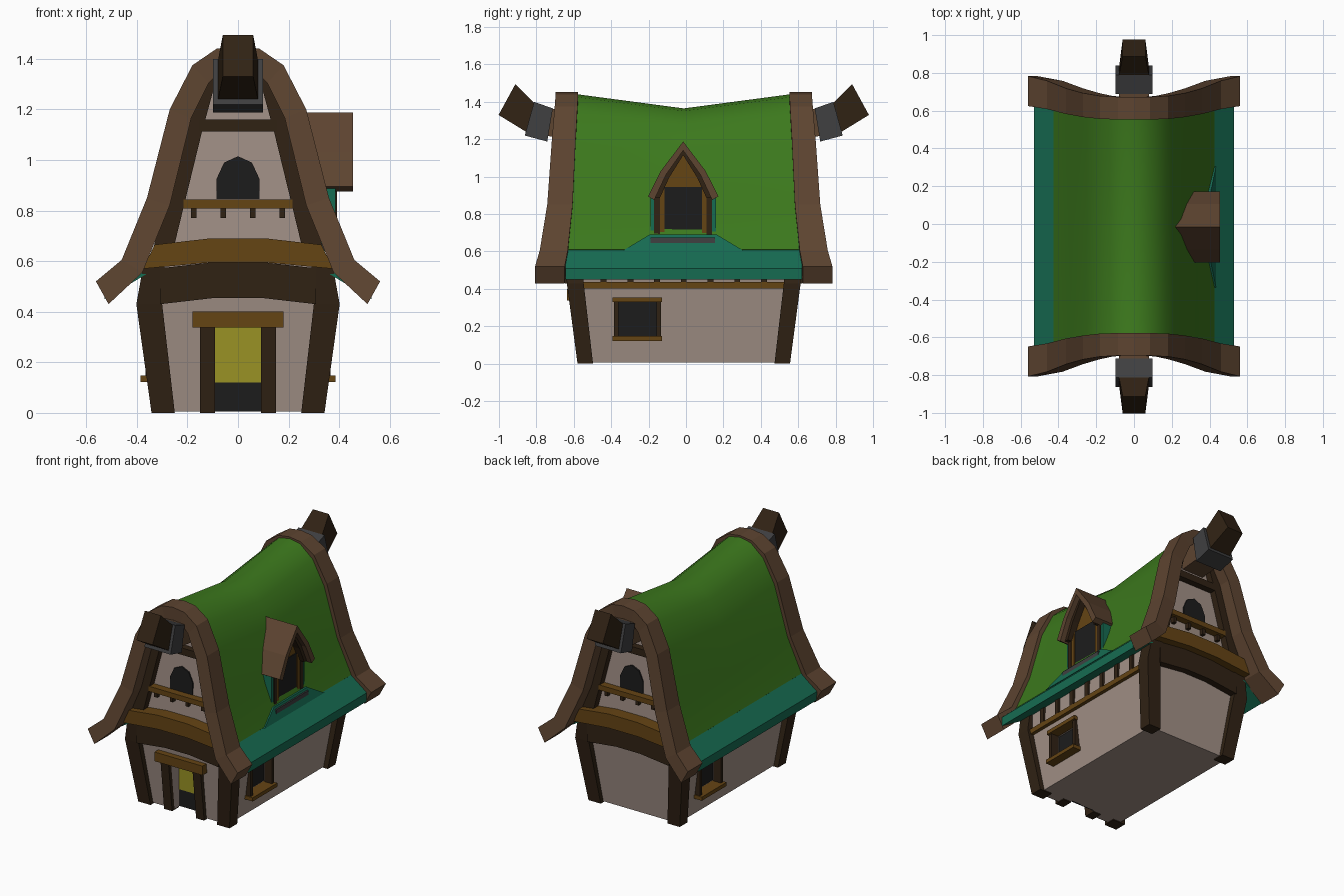
import bpy, bmesh

if "Cube" in bpy.data.objects:
    bpy.data.objects.remove(bpy.data.objects["Cube"])

CY = -0.012  # the house body sits slightly forward of the origin
COLOURS = {
    "thatch": (0.045, 0.19, 0.012), "teal": (0.008, 0.15, 0.085),
    "brown": (0.11, 0.058, 0.03), "dark_wood": (0.03, 0.016, 0.007),
    "ochre": (0.13, 0.058, 0.007), "plaster": (0.36, 0.28, 0.24),
    "black": (0.012, 0.012, 0.012), "iron": (0.05, 0.05, 0.052),
    "yellow": (0.32, 0.29, 0.018),
}
MATS = {}
for key, c in COLOURS.items():
    MATS[key] = bpy.data.materials.new(key)
    MATS[key].diffuse_color = (*c, 1)


def loft(name, rings, mat=None):
    """Closed solid through equal-length rings of points."""
    bm = bmesh.new()
    vs = [[bm.verts.new(p) for p in r] for r in rings]
    n = len(vs[0])
    for a, b in zip(vs, vs[1:]):
        for i in range(n):
            j = (i + 1) % n
            bm.faces.new((a[i], a[j], b[j], b[i]))
    bm.faces.new(vs[0])
    bm.faces.new(vs[-1])
    bmesh.ops.recalc_face_normals(bm, faces=bm.faces)
    me = bpy.data.meshes.new(name)
    bm.to_mesh(me)
    bm.free()
    ob = bpy.data.objects.new(name, me)
    bpy.context.collection.objects.link(ob)
    if mat:
        me.materials.append(MATS[mat])
    return ob


def rect(x0, x1, y0, y1, z):
    return [(x0, y0, z), (x1, y0, z), (x1, y1, z), (x0, y1, z)]


def box(name, x0, x1, y0, y1, z0, z1, mat=None):
    return loft(name, [rect(x0, x1, y0, y1, z) for z in (z0, z1)], mat)


def mirrored(half):
    """Left-to-right chain from right-half points that start on x = 0."""
    return [(-p[0], *p[1:]) for p in half[:0:-1]] + half


# plaster body: stacked rectangles flaring out, then closing into the gable
body = loft("plaster_walls", [rect(-x, x, CY - y, CY + y, z) for x, y, z in (
    (.31, .54, .006), (.365, .59, .45), (.36, .60, .58), (.27, .59, .85),
    (.15, .578, 1.2), (.075, .57, 1.35))], "plaster")


def cut(x0, x1, y0, y1, z0, z1):
    c = box("opening_cutter", x0, x1, y0, y1, z0, z1)
    c.hide_render = True
    c.hide_set(True)
    m = body.modifiers.new("opening", 'BOOLEAN')
    m.object, m.operation, m.solver = c, 'DIFFERENCE', 'EXACT'


# thatched roof with sagging ridge, plus teal eaves
outer = [(0, 1.44), (.08, 1.425), (.17, 1.345), (.25, 1.18), (.335, .85), (.425, .61)]
inner = [(0, 1.40), (.07, 1.385), (.13, 1.31), (.21, 1.16), (.295, .83), (.37, .56)]
ring = mirrored(outer) + mirrored(inner)[::-1]


def roof_end(z):
    return .565 + .068 * min(1, (1.44 - z) / .8)


roof = loft("thatched_roof", [
    [(x, CY + s * roof_end(z), z - (0 if s else .075 * max(0, z - .61) / .83)) for x, z in ring]
    for s in (-1, 0, 1)], "thatch")
bpy.context.view_layer.objects.active = roof
roof.select_set(True)
bpy.ops.object.shade_smooth_by_angle(angle=.7)
roof.select_set(False)
for sx in (-1, 1):
    loft("eave", [[(sx * x, CY + s * .633, z) for x, z in
                   ((.42, .612), (.53, .51), (.528, .45), (.36, .55))] for s in (-1, 1)], "teal")

# bargeboards: outer x,z, inner x,z, outward flare
board = [(0, 1.452, 0, 1.365, 0), (.085, 1.44, .06, 1.36, 0), (.18, 1.375, .115, 1.305, .005),
         (.27, 1.20, .185, 1.165, .02), (.36, .85, .27, .82, .045),
         (.46, .605, .378, .555, .085), (.562, .52, .512, .43, .11)]
BEAM = [(-.375, -.33, 0), (-.11, -.11, .025), (.11, .11, .025), (.375, .33, 0)]
arch = [(-.085, .845), (-.085, .925), (-.055, .99), (0, 1.015), (.055, .99), (.085, .925), (.085, .845)]

for s in (-1, 1):
    def Y(d):
        return CY + s * d

    def end_box(name, x0, x1, d0, d1, z0, z1, mat):
        return box(name, x0, x1, Y(d0), Y(d1), z0, z1, mat)

    rings = []
    for xo, zo, xi, zi, f in board:
        a, b = Y(.565 + f * .65), Y(.685 + f)
        rings.append([(xo, a, zo), (xo, b, zo), (xi, b, zi), (xi, a, zi)])
    left = [[(-x, y, z) for x, y, z in r] for r in rings[:0:-1]]
    loft("bargeboard", left + rings, "brown")

    # corner posts and gable rafters
    for sx in (-1, 1):
        loft("corner_post", [rect(sx * a, sx * b, Y(c), Y(d), z) for a, b, c, d, z in (
            (.25, .342, .485, .568, 0), (.30, .402, .535, .625, .43),
            (.29, .375, .54, .635, .58))], "dark_wood")
        loft("gable_rafter", [rect(sx * a, sx * b, Y(c), Y(d), z) for a, b, c, d, z in (
            (.255, .335, .57, .645, .65), (.143, .215, .56, .625, 1.11),
            (.08, .13, .55, .615, 1.34))], "dark_wood")

    # arched tie beam in two layers
    loft("lower_tie_beam", [[(x * .82, Y(d), z + h) for d, z in
                             ((.56, .43), (.635, .43), (.635, .572), (.56, .572))]
                            for x, _, h in BEAM], "dark_wood")
    loft("upper_tie_beam", [[(xa, Y(.57), .57 + h), (xa, Y(.685), .57 + h),
                             (xb, Y(.685), .665 + h), (xb, Y(.57), .665 + h)]
                            for xa, xb, h in BEAM], "ochre")

    # gable window, rail with pegs, collar beam
    loft("gable_window", [[(x, Y(d), z) for x, z in arch] for d in (.55, .595)], "black")
    end_box("gable_rail", -.215, .215, .57, .64, .808, .843, "ochre")
    for x in (-.175, -.058, .058, .175):
        end_box("rail_peg", x - .011, x + .011, .57, .62, .77, .81, "dark_wood")
    end_box("collar_beam", -.155, .155, .55, .625, 1.113, 1.16, "dark_wood")

    # ridge beam end: neck, iron collar and upturned tip
    def section(hx, low, high):
        return [(-hx, Y(low[0]), low[1]), (hx, Y(low[0]), low[1]),
                (hx, Y(high[0]), high[1]), (-hx, Y(high[0]), high[1])]
    loft("ridge_neck", [section(.08, (.54, 1.20), (.54, 1.35)),
                        section(.08, (.76, 1.22), (.75, 1.365))], "brown")
    loft("iron_collar", [section(.098, (.73, 1.188), (.70, 1.365)),
                         section(.098, (.85, 1.22), (.80, 1.40))], "iron")
    loft("ridge_tip", [section(.08, (.835, 1.235), (.795, 1.39)),
                       section(.06, (.99, 1.33), (.90, 1.495))], "dark_wood")

    # side wall on the s side: window, plate and studs (half-turn symmetric)
    def X(a):
        return s * a
    wy = -.26 * s + (0 if s > 0 else CY)
    cut(X(.29), X(.5), wy - .115, wy + .115, .145, .335)
    box("side_window", X(.285), X(.295), wy - .12, wy + .12, .14, .34, "black")
    for k in (-1, 1):
        box("window_jamb", X(.31), X(.365), wy + k * .102, wy + k * .125, .14, .34, "dark_wood")
    box("window_head", X(.31), X(.378), wy - .132, wy + .132, .33, .355, "ochre")
    box("window_sill", X(.30), X(.385), wy - .132, wy + .132, .122, .147, "ochre")
    box("wall_plate", X(.33), X(.383), CY - .55, CY + .55, .402, .436, "ochre")
    for i in range(-3, 4):
        y = CY + i * .143
        box("wall_stud", X(.34), X(.378), y - .016, y + .016, .43, .56, "dark_wood")

# front door
cut(-.09, .09, -.8, CY - .48, -.1, .34)
box("door_panel", -.092, .092, CY - .49, CY - .475, .12, .345, "yellow")
box("door_gap", -.092, .092, CY - .487, CY - .475, .006, .12, "black")
for sx in (-1, 1):
    loft("door_post", [rect(sx * .09, sx * .15, CY - .49, CY - d, z)
                       for d, z in ((.565, 0), (.605, .345))], "dark_wood")
box("door_lintel", -.18, .18, CY - .54, CY - .625, .338, .40, "ochre")

# dormer on the right slope
DY = -.015


def dormer_prism(name, half, inner_half, x0, x1, mat):
    """Prism along x of a y-z outline mirrored about the dormer centre."""
    pts = mirrored(half) + (mirrored(inner_half)[::-1] if inner_half else [])
    return loft(name, [[(x, DY + a, z) for a, z in pts] for x in (x0, x1)], mat)


gable = [(0, 1.188), (.12, 1.03), (.188, .895)]
dormer_prism("dormer_roof", gable, [(0, 1.14), (.092, 1.01), (.155, .875)], .2, .455, "brown")
dormer_prism("dormer_arch", [(0, 1.15), (.095, 1.015), (.15, .885)],
             [(0, 1.115), (.075, .995), (.125, .885)], .25, .42, "dark_wood")
dormer_prism("dormer_wall", [(0, 1.13), (.09, 1.0), (.135, .89), (.135, .65)], None, .25, .375, "ochre")
box("dormer_window", .33, .381, DY - .105, DY + .1, .67, .945, "black")
box("dormer_sill", .33, .42, DY - .175, DY + .17, .645, .675, "iron")
for k in (-1, 1):
    box("dormer_post", .3, .392, DY + k * .125, DY + k * .155, .66, .9, "dark_wood")
    box("dormer_mullion", .36, .388, DY + k * .1, DY + k * .125, .67, .96, "ochre")
    box("dormer_cheek", .25, .385, DY + k * .15, DY + k * .175, .64, .89, "teal")
loft("dormer_apron", [[(x, DY - w, z), (x, DY + w, z), (x - .06, DY + w, z), (x - .06, DY - w, z)]
                      for x, w, z in ((.434, .32, .606), (.405, .18, .69))], "teal")

for m in bpy.data.materials:
    if m.users and not m.is_grease_pencil:
        m.use_nodes = True
        m.node_tree.nodes["Principled BSDF"].inputs["Base Color"].default_value = m.diffuse_color
